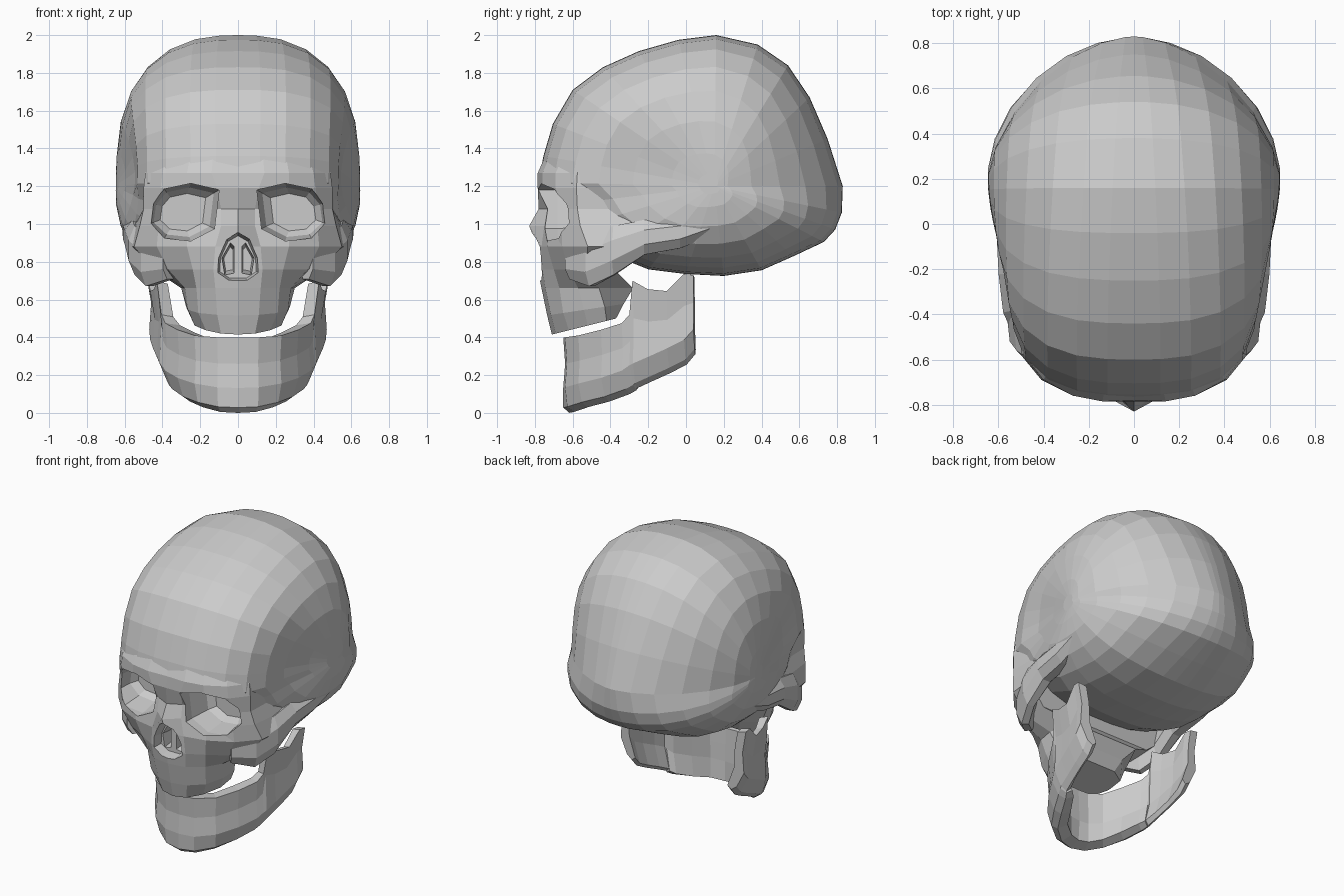
import bpy, bmesh
from math import sin, cos, radians, atan2, exp, hypot
from mathutils import Vector

if "Cube" in bpy.data.objects:
    bpy.data.objects.remove(bpy.data.objects["Cube"])


def finish(bm, name):
    bmesh.ops.recalc_face_normals(bm, faces=bm.faces)
    me = bpy.data.meshes.new(name)
    bm.to_mesh(me)
    bm.free()
    ob = bpy.data.objects.new(name, me)
    bpy.context.collection.objects.link(ob)
    return ob


def loft(name, rings):
    """Skin closed rings of equal length and cap both ends."""
    bm = bmesh.new()
    vs = [[bm.verts.new(p) for p in r] for r in rings]
    for a, b in zip(vs, vs[1:]):
        for i in range(len(a)):
            j = (i + 1) % len(a)
            bm.faces.new((a[i], a[j], b[j], b[i]))
    bm.faces.new(vs[0])
    bm.faces.new(vs[-1])
    return finish(bm, name)


def boolean(ob, other, op):
    """Apply a boolean at once and discard the second object."""
    m = ob.modifiers.new("bool", 'BOOLEAN')
    m.operation, m.object, m.solver = op, other, 'EXACT'
    other.hide_render = True
    bpy.context.view_layer.update()
    dg = bpy.context.evaluated_depsgraph_get()
    me = bpy.data.meshes.new_from_object(ob.evaluated_get(dg))
    ob.modifiers.clear()
    ob.data = me
    bpy.data.objects.remove(other)


def tapered_cutter(name, pts, depths, sx=1):
    """Prism entering the face from the front, one ring per (y, scale)."""
    cx = sum(p[0] for p in pts) / len(pts)
    cz = sum(p[1] for p in pts) / len(pts)
    return loft(name, [[(sx * (cx + (x - cx) * s), y, cz + (z - cz) * s) for x, z in pts]
                       for y, s in depths])


# Braincase: side outline shrunk towards both temples
outline = [(-.78, 1.22), (-.755, 1.36), (-.705, 1.53), (-.60, 1.71), (-.44, 1.83), (-.25, 1.915),
           (-.04, 1.975), (.16, 2.0), (.38, 1.95), (.54, 1.84), (.655, 1.67), (.75, 1.45),
           (.83, 1.2), (.825, 1.06), (.79, .97), (.73, .905), (.57, .83), (.4, .755), (.2, .725),
           (0, .735), (-.2, .76), (-.4, .84), (-.58, .98), (-.66, 1.1)]
CY, CZ, W = .15, 1.2, .655
steps = [5, 15, 28, 42, 56, 70, 82, 88]
rings = []
for phi in [-a for a in reversed(steps)] + [0] + steps:
    ring = []
    for y, z in outline:
        a = atan2(z - CZ, y - CY)
        box = .27 if a > 0 else .35 + .6 * max(0, cos(a))
        n = 2.26 - .53 * cos(a) + box * abs(sin(a))
        s = abs(sin(radians(phi))) ** (2 / n)
        k = cos(radians(phi)) ** (2 / n)
        py, pz = CY + (y - CY) * k, CZ + (z - CZ) * k
        # hollow of the temple
        dent = .09 * s * s * exp(-((py + .26) / .28) ** 2 - ((pz - 1.25) / .27) ** 2)
        ring.append(((W * s - dent) * (1 if phi > 0 else -1), py, pz))
    rings.append(ring)
skull = loft("skull", rings)

# Face from brow to upper jaw: z, slope, then half section as x, y pairs
rows = [
    (1.27, 0, 0, -.78, .14, -.785, .27, -.76, .40, -.69, .49, -.575, .49, -.30),
    (1.19, 0, 0, -.785, .11, -.785, .27, -.76, .41, -.69, .50, -.58, .50, -.28),
    (1.08, 0, 0, -.78, .09, -.735, .27, -.71, .42, -.655, .50, -.575, .51, -.26),
    (.99, 0, 0, -.83, .09, -.75, .27, -.725, .42, -.66, .52, -.56, .55, -.30),
    (.88, 0, 0, -.79, .12, -.765, .27, -.735, .43, -.655, .55, -.52, .57, -.34),
    (.76, 0, 0, -.785, .13, -.76, .24, -.70, .37, -.625, .45, -.53, .42, -.38),
    (.66, 0, 0, -.765, .12, -.745, .22, -.67, .28, -.57, .30, -.46, .25, -.28),
    (.52, .15, 0, -.735, .11, -.715, .21, -.65, .265, -.54, .275, -.43, .18, -.33),
    (.415, .25, 0, -.71, .09, -.69, .17, -.62, .23, -.52, .24, -.42, .15, -.37)]
rings = []
for z, slope, *xy in rows:
    half = [(xy[i], xy[i + 1], z + slope * (xy[i + 1] + .71)) for i in range(0, 12, 2)]
    rings.append(half + [(-x, y, h) for x, y, h in reversed(half[1:])])
rings.insert(0, [(x * .88, y + .08, 1.45) for x, y, z in rings[0]])
boolean(skull, loft("face", rings), 'UNION')

# Cheekbones and arches: x, y, z, half height, half thickness
arch = [(.36, -.60, .80, .10, .06), (.47, -.50, .80, .14, .06), (.525, -.38, .86, .14, .06),
        (.53, -.22, .93, .10, .075), (.535, -.03, .955, .09, .08), (.54, .14, 1.01, .08, .08),
        (.55, .28, 1.06, .05, .05)]
for sx in (1, -1):
    rings = []
    for i, (x, y, z, h, w) in enumerate(arch):
        a, b = arch[max(i - 1, 0)], arch[min(i + 1, len(arch) - 1)]
        tx, ty = b[0] - a[0], b[1] - a[1]
        nx, ny = ty / hypot(tx, ty), -tx / hypot(tx, ty)
        rings.append([(sx * (x + nx * w * cos(t)), y + ny * w * cos(t), z + h * sin(t))
                      for t in (radians(22.5 + 45 * k) for k in range(8))])
    boolean(skull, loft("cheek_arch", rings), 'UNION')

# Eye sockets and nostrils
orbit = [(.10, 1.18), (.25, 1.215), (.39, 1.185), (.455, 1.11), (.47, 1.0),
         (.39, .925), (.25, .91), (.125, .975)]
nostril = [(.02, .74), (.07, .73), (.085, .82), (.04, .90), (.02, .88)]
nose = [(0, .955), (.06, .92), (.105, .82), (.11, .74), (.05, .70),
        (-.05, .70), (-.11, .74), (-.105, .82), (-.06, .92)]
boolean(skull, tapered_cutter("nose_cutter", nose, [(-1, 1), (-.78, 1), (-.70, .88)]), 'DIFFERENCE')
for sx in (1, -1):
    bowl = [(-1, 1), (-.68, 1), (-.54, .86), (-.50, .65)]
    boolean(skull, tapered_cutter("socket_cutter", orbit, bowl, sx), 'DIFFERENCE')
    pit = [(-1, 1), (-.70, 1), (-.58, .75)]
    boolean(skull, tapered_cutter("nostril_cutter", nostril, pit, sx), 'DIFFERENCE')

# Lower jaw: outer x, y, bottom z, top z, thickness from chin to joint
jaw = [(0, -.65, 0, .40, .11), (.11, -.64, .005, .40, .11), (.23, -.57, .03, .41, .10),
       (.32, -.45, .06, .44, .10), (.385, -.34, .10, .475, .09), (.405, -.30, .12, .52, .07),
       (.415, -.28, .13, .70, .06), (.43, -.20, .165, .655, .05), (.45, -.10, .21, .645, .05),
       (.465, -.01, .255, .735, .06), (.47, .04, .31, .73, .06)]
jaw = [(-j[0],) + j[1:] for j in reversed(jaw[1:])] + jaw
rings = []
for i, (x, y, zb, zt, t) in enumerate(jaw):
    a, b = jaw[max(i - 1, 0)], jaw[min(i + 1, len(jaw) - 1)]
    d = Vector((b[0] - a[0], b[1] - a[1])).normalized()
    n = Vector((-d.y, d.x))                      # points to the inside of the jaw
    h, inset = zt - zb, .07 * abs(x) / .45
    flare = -.015 if abs(x) > .41 else 0
    section = [(flare, 1), (.01, .65), (0, .33), (inset * .7, .07), (inset + t * .3, 0),
               (inset * .8 + t, .06), (t + .01, .4), (t + .005, .7), (t + flare, .97)]
    # keep the lower rows level where the jaw rises into its branch
    rings.append([(x + n.x * o, y + n.y * o, zb + (h if f > .5 else min(h, .4)) * f)
                  for o, f in section])
loft("lower_jaw", rings)
